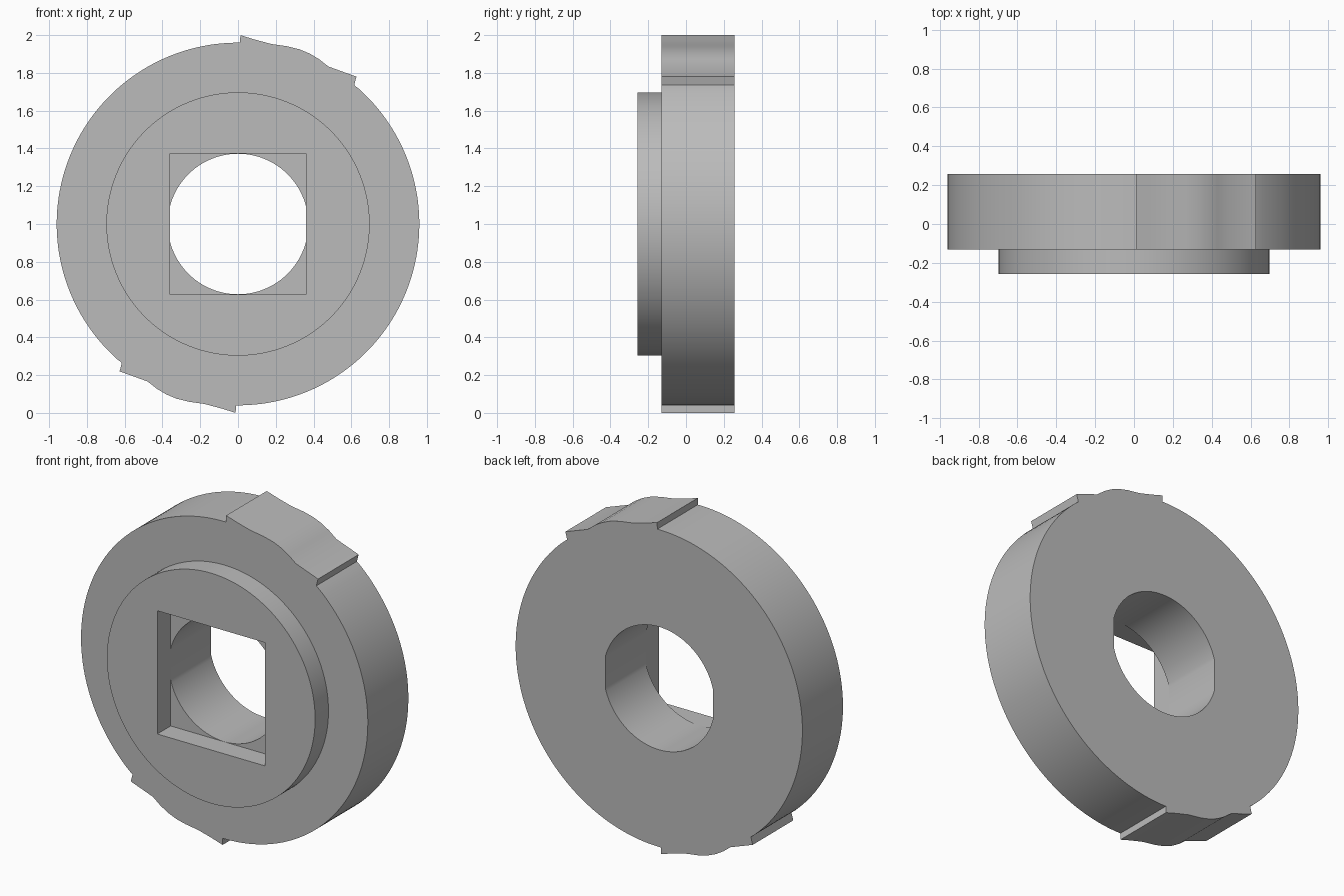
import bpy, bmesh, math
from mathutils import Matrix

cube = bpy.data.objects.get("Cube")
if cube:
    bpy.data.objects.remove(cube, do_unlink=True)

GREY = (0.5, 0.5, 0.5, 1)
mat = bpy.data.materials.new("plain_grey")
mat.use_nodes = True
mat.diffuse_color = GREY
mat.node_tree.nodes["Principled BSDF"].inputs["Base Color"].default_value = GREY


def arc(radius, start, end, steps):
    """Points on an arc, angles in degrees."""
    angles = [math.radians(start + (end - start) * i / steps) for i in range(steps + 1)]
    return [(radius * math.cos(a), radius * math.sin(a)) for a in angles]


def half_turn(points):
    """The points followed by their copy turned half way round."""
    return points + [(-x, -y) for x, y in points]


def plate(name, loops, front, back):
    """Extrude an outline with holes from y = front to y = back, centred on z = 1."""
    curve = bpy.data.curves.new(name + "_profile", "CURVE")
    curve.dimensions = "2D"
    curve.fill_mode = "BOTH"
    curve.extrude = (back - front) / 2
    for loop in loops:
        spline = curve.splines.new("POLY")
        spline.points.add(len(loop) - 1)
        for point, (x, y) in zip(spline.points, loop):
            point.co = (x, y, 0, 1)
        spline.use_cyclic_u = True
    helper = bpy.data.objects.new(name + "_profile", curve)
    bpy.context.collection.objects.link(helper)
    bpy.context.view_layer.update()
    mesh = bpy.data.meshes.new_from_object(helper)
    bpy.data.objects.remove(helper, do_unlink=True)

    # Weld the caps to the walls and stand the plate upright
    mesh.transform(Matrix.Translation((0, (front + back) / 2, 1)) @ Matrix.Rotation(math.pi / 2, 4, "X"))
    bm = bmesh.new()
    bm.from_mesh(mesh)
    bmesh.ops.remove_doubles(bm, verts=bm.verts, dist=0.0001)
    bmesh.ops.recalc_face_normals(bm, faces=bm.faces)
    bm.to_mesh(mesh)
    bm.free()

    mesh.name = name
    mesh.materials.clear()
    mesh.materials.append(mat)
    obj = bpy.data.objects.new(name, mesh)
    bpy.context.collection.objects.link(obj)
    bpy.ops.object.select_all(action="DESELECT")
    obj.select_set(True)
    bpy.context.view_layer.objects.active = obj
    bpy.ops.object.shade_smooth_by_angle(angle=math.radians(20))
    return obj


# Disc rim: plain arc, then a raised wavy tab, repeated on the opposite side
tab = [(0.615, 0.735), (0.627, 0.78), (0.478, 0.834), (0.43, 0.872), (0.38, 0.902),
       (0.325, 0.925), (0.26, 0.941), (0.177, 0.953), (0.09, 0.976), (0.012, 1.0)]
rim = half_turn(tab + arc(0.96, 89.3, 230.1, 72)[:-1])

# Round bore with a flat on each side
half_width, bore_radius = 0.36, 0.372
flat = math.degrees(math.acos(half_width / bore_radius))
bore = half_turn(arc(bore_radius, flat, 180 - flat, 48))

# Boss with a square socket in front of the bore
boss_rim = arc(0.697, 0, 360, 128)[:-1]
socket = half_turn([(half_width, -0.373), (half_width, 0.373)])

plate("disc", [rim, bore], -0.13, 0.258)
plate("front_boss", [boss_rim, socket], -0.258, -0.13)
